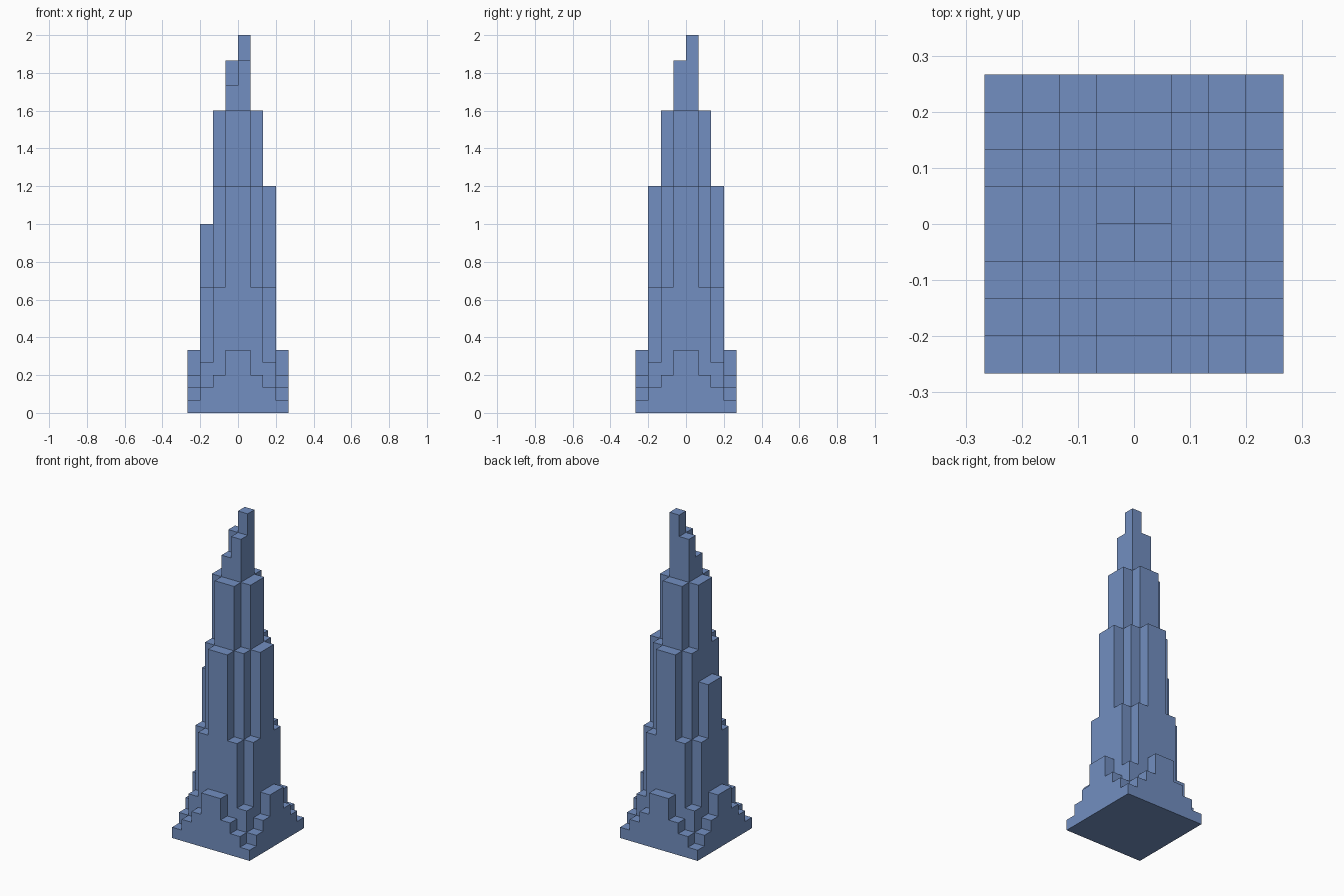
import bpy
import bmesh
import math

cube = bpy.data.objects.get("Cube")
if cube:
    bpy.data.objects.remove(cube, do_unlink=True)

U = 1 / 15   # module of the stepped massing
N = 8        # modules per side

blue = bpy.data.materials.new("slate blue")
blue.use_nodes = True
colour = (0.17, 0.275, 0.533, 1)
blue.diffuse_color = colour
blue.node_tree.nodes["Principled BSDF"].inputs["Base Color"].default_value = colour

# Quarter plan, outer corner first; the plan is mirrored on both axes
QUARTER = [
    [1, 2, 3, 5],
    [2, 4, 10, 18],
    [3, 10, 18, 24],
    [5, 18, 24, 26],
]


def fold(i):
    return min(i, N - 1 - i)


def height(i, j):
    """Height of one column in modules, zero outside the plan."""
    if not (0 <= i < N and 0 <= j < N):
        return 0
    a, b = fold(i), fold(j)
    if a == b == 3:                      # spire climbs towards the back left
        return 26 + 2 * (i >= N // 2) + 2 * (j >= N // 2)
    if i == 1 and b == 3:                # lower shoulder on the right side
        return 15
    return QUARTER[a][b]


def build_part(name, belongs, underside=False):
    """Build the exposed skin of every column that belongs to this part."""
    bm = bmesh.new()

    def face(corners):
        bm.faces.new([bm.verts.new(((x - N / 2) * U, (y - N / 2) * U, z * U))
                      for x, y, z in corners])

    for i in range(N):
        for j in range(N):
            if not belongs(min(fold(i), fold(j)), max(fold(i), fold(j))):
                continue
            h = height(i, j)
            ring = [(i, j), (i + 1, j), (i + 1, j + 1), (i, j + 1)]
            face([(x, y, h) for x, y in ring])
            # walls rise from the neighbouring column, in module courses
            for k, (dx, dy) in enumerate([(0, -1), (1, 0), (0, 1), (-1, 0)]):
                p, q = ring[k], ring[(k + 1) % 4]
                for z in range(height(i + dx, j + dy), h):
                    face([(*p, z), (*q, z), (*q, z + 1), (*p, z + 1)])
    if underside:
        face([(0, 0, 0), (0, N, 0), (N, N, 0), (N, 0, 0)])

    # merge flush courses into clean flat faces
    bmesh.ops.remove_doubles(bm, verts=bm.verts, dist=U / 100)
    bmesh.ops.dissolve_limit(bm, angle_limit=math.radians(1),
                             verts=bm.verts, edges=bm.edges)
    mesh = bpy.data.meshes.new(name)
    bm.to_mesh(mesh)
    bm.free()
    mesh.materials.append(blue)
    obj = bpy.data.objects.new(name, mesh)
    bpy.context.collection.objects.link(obj)
    return obj


# Low terraces around the foot, the buttressed shaft, and the stepped spire
build_part("base_terraces", lambda lo, hi: lo == 0, underside=True)
build_part("tower_shaft", lambda lo, hi: 0 < lo < 3)
build_part("stepped_spire", lambda lo, hi: lo == 3)
